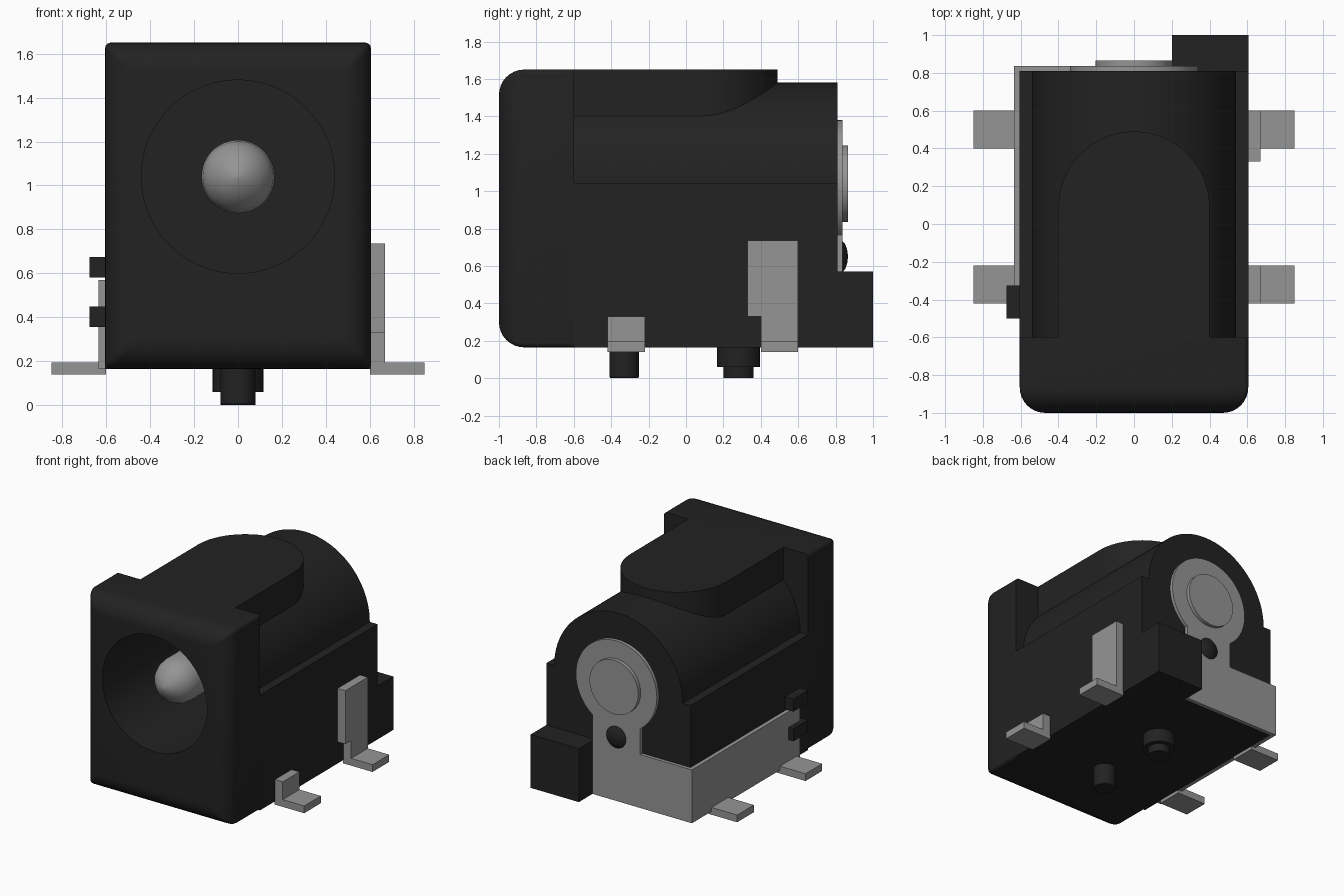
import bpy, bmesh, math
from mathutils import Vector

if "Cube" in bpy.data.objects:
    bpy.data.objects.remove(bpy.data.objects["Cube"], do_unlink=True)


def material(name, rgb, rough):
    m = bpy.data.materials.new(name)
    m.use_nodes = True
    m.diffuse_color = (*rgb, 1)
    bsdf = m.node_tree.nodes["Principled BSDF"]
    bsdf.inputs["Base Color"].default_value = (*rgb, 1)
    bsdf.inputs["Roughness"].default_value = rough
    return m


BLACK = material("black plastic", (0.016, 0.016, 0.016), 0.6)
METAL = material("grey metal", (0.30, 0.30, 0.30), 0.5)
AXIS_Z = 1.04  # height of the socket axis


def finish(name, bm, mat):
    bmesh.ops.recalc_face_normals(bm, faces=bm.faces)
    me = bpy.data.meshes.new(name)
    bm.to_mesh(me)
    bm.free()
    me.materials.append(mat)
    ob = bpy.data.objects.new(name, me)
    bpy.context.collection.objects.link(ob)
    return ob


def smooth(ob):
    bpy.ops.object.select_all(action='DESELECT')
    ob.select_set(True)
    bpy.context.view_layer.objects.active = ob
    bpy.ops.object.shade_smooth_by_angle(angle=math.radians(30))


def loft(name, rings, mat):
    """Skin a list of equal-length closed rings and cap both ends."""
    bm = bmesh.new()
    loops = [[bm.verts.new(p) for p in r] for r in rings]
    n = len(loops[0])
    for a, b in zip(loops, loops[1:]):
        for i in range(n):
            bm.faces.new((a[i], a[(i + 1) % n], b[(i + 1) % n], b[i]))
    bm.faces.new(loops[0])
    bm.faces.new(loops[-1])
    return finish(name, bm, mat)


def box(name, x, y, z, mat):
    ring = [(x[0], y[0]), (x[1], y[0]), (x[1], y[1]), (x[0], y[1])]
    return loft(name, [[(a, b, h) for a, b in ring] for h in z], mat)


def prism_y(name, pts, y, mat):
    return loft(name, [[(a, d, b) for a, b in pts] for d in y], mat)


def arc(cx, cy, r, a0, a1, n):
    return [(cx + r * math.cos(math.radians(a0 + (a1 - a0) * i / n)),
             cy + r * math.sin(math.radians(a0 + (a1 - a0) * i / n)))
            for i in range(n + 1)]


def turned(name, profile, centre, along, mat, n=48):
    """Round part from (radius, distance) pairs along y or z."""
    rings = []
    for r, d in profile:
        circle = arc(0, 0, r, 0, 360, n)[:-1]
        if along == 'y':
            rings.append([(centre[0] + a, d, centre[1] + b) for a, b in circle])
        else:
            rings.append([(centre[0] + a, centre[1] + b, d) for a, b in circle])
    ob = loft(name, rings, mat)
    smooth(ob)
    return ob


# Front block: rounded rectangle sections, filleted toward the front face
def section(inset, y):
    w, h, r, cz = 0.605 - inset, 0.7425 - inset, 0.025, 0.9075
    pts = []
    for sx, sz, a in ((1, 1, 0), (-1, 1, 90), (-1, -1, 180), (1, -1, 270)):
        pts += arc(sx * (w - r), cz + sz * (h - r), r, a, a + 90, 4)
    return [(a, y, b) for a, b in pts]


R = 0.135
fillet = []
for i in range(9):
    t = math.radians(90 * i / 8)
    fillet.append(section(R * (1 - math.sin(t)), -1 + R * (1 - math.cos(t))))
front_block = loft("front_block", fillet + [section(0, -0.6)], BLACK)

# Rear housing: square lower half, round upper half
profile = [(-0.605, 0.165), (0.605, 0.165), (0.605, AXIS_Z)]
profile += arc(0, AXIS_Z, 0.54, 0, 180, 48) + [(-0.605, AXIS_Z)]
rear_housing = prism_y("rear_housing", profile, (-0.6, 0.81), BLACK)

# Raised top rib with a rounded rear end
plan = [(-0.4, -0.6), (0.4, -0.6)] + arc(0, 0.09, 0.4, 0, 180, 32)
top_rib = loft("top_rib", [[(a, b, h) for a, b in plan] for h in (1.3, 1.65)], BLACK)

# Socket bore cut through the shell
bore = turned("bore_cutter", [(0.44, -1.2), (0.44, 0.65)], (0, AXIS_Z), 'y', BLACK, 72)
for ob in (front_block, rear_housing, top_rib):
    mod = ob.modifiers.new("bore", 'BOOLEAN')
    mod.operation = 'DIFFERENCE'
    mod.solver = 'EXACT'
    mod.object = bore
    bpy.ops.object.select_all(action='DESELECT')
    ob.select_set(True)
    bpy.context.view_layer.objects.active = ob
    bpy.ops.object.modifier_apply(modifier=mod.name)
    smooth(ob)
bpy.data.objects.remove(bore, do_unlink=True)

# Rear corner block
box("rear_corner_block", (0.2, 0.605), (0.80, 1.0), (0.165, 0.57), BLACK)

# Centre pin and its rivet head at the back
turned("centre_pin", [(0.004, -0.9), (0.05, -0.885), (0.1, -0.85), (0.14, -0.805),
                      (0.16, -0.755), (0.167, -0.70), (0.167, 0.7)],
       (0, AXIS_Z), 'y', METAL)
turned("rivet_head", [(0.205, 0.82), (0.205, 0.865)], (0, AXIS_Z), 'y', METAL)

# Keyhole shaped rear contact plate
a = math.degrees(math.acos(0.2 / 0.34))
plate = [(-0.635, 0.165), (0.2, 0.165)]
plate += arc(0, AXIS_Z, 0.34, -a, 180 + a, 48)
plate += [(-0.2, 0.57), (-0.635, 0.57)]
smooth(prism_y("rear_contact_plate", plate, (0.808, 0.836), METAL))

# Dark dome showing in the plate
turned("plate_dome", [(0.085, 0.82), (0.082, 0.838), (0.065, 0.852),
                      (0.035, 0.862), (0.004, 0.866)], (0, 0.65), 'y', BLACK, 32)

# Side strip on the right, with two holding lugs
box("right_side_strip", (-0.635, -0.60), (-0.46, 0.81), (0.165, 0.57), METAL)
for name, z in (("lower_lug", (0.355, 0.45)), ("upper_lug", (0.58, 0.675))):
    box(name, (-0.675, -0.60), (-0.5, -0.325), z, BLACK)

# Solder feet on both sides
for label, y in (("front", (-0.42, -0.22)), ("rear", (0.4, 0.6))):
    box(label + "_left_foot", (0.60, 0.85), y, (0.14, 0.195), METAL)
    box(label + "_right_foot", (-0.85, -0.60), y, (0.14, 0.195), METAL)

# Upright tabs on the left
box("front_left_tab", (0.60, 0.67), (-0.42, -0.22), (0.14, 0.33), METAL)
tab = [(0.4, 0.14), (0.6, 0.14), (0.6, 0.735), (0.33, 0.735), (0.33, 0.33), (0.4, 0.33)]
loft("rear_left_tab", [[(x, p, q) for p, q in tab] for x in (0.60, 0.67)], METAL)

# Locating pegs underneath
turned("front_peg", [(0.074, 0), (0.08, 0.01), (0.08, 0.18)], (0, -0.33), 'z', BLACK, 32)
turned("rear_peg", [(0.08, 0), (0.08, 0.06), (0.115, 0.06), (0.115, 0.18)],
       (0, 0.28), 'z', BLACK, 32)
